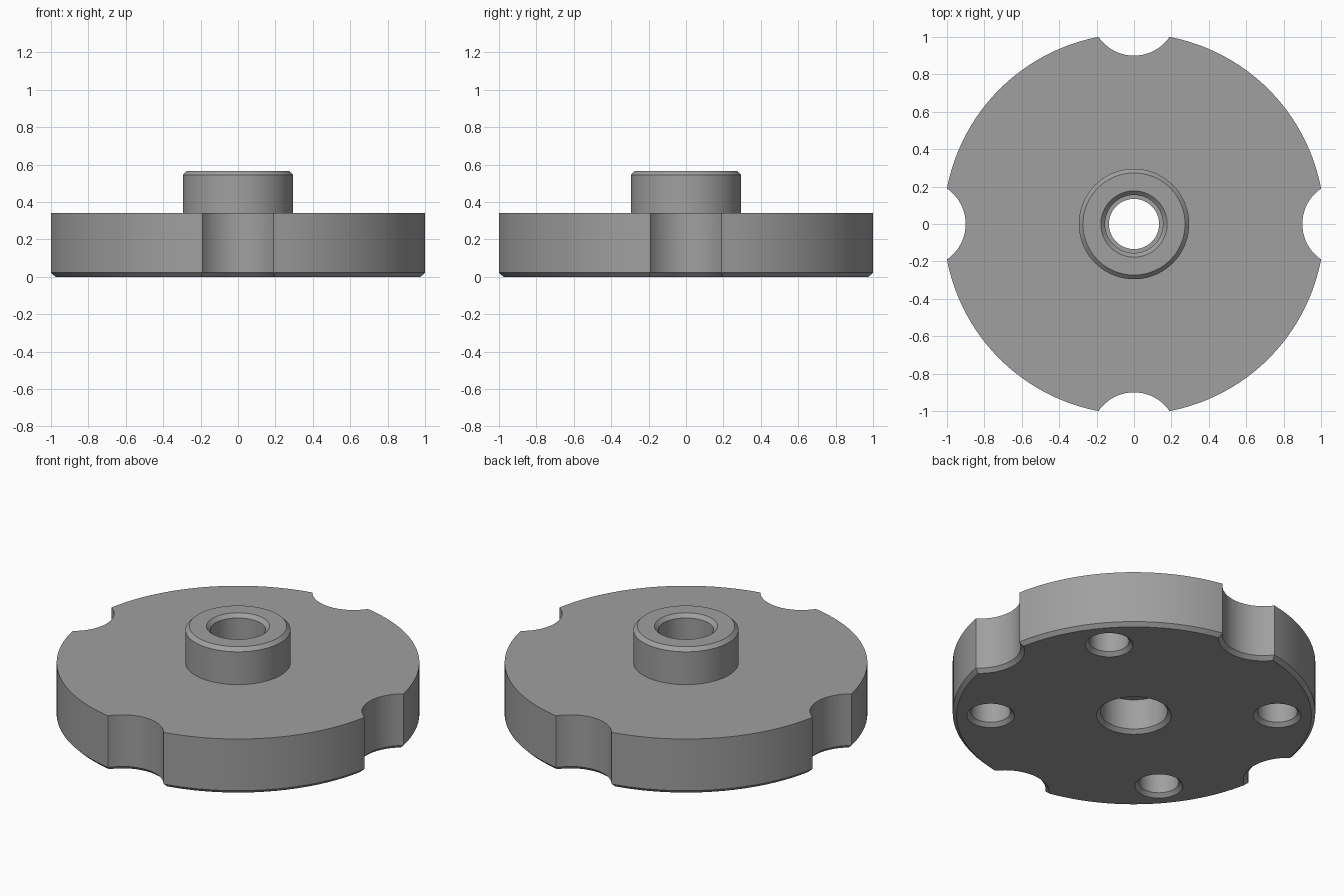
import bpy, bmesh, math

if "Cube" in bpy.data.objects:
    bpy.data.objects.remove(bpy.data.objects["Cube"])

SEGMENTS = 128
CHAMFER = 0.022

grey = bpy.data.materials.new("mid grey")
grey.diffuse_color = (0.35, 0.35, 0.35, 1)
grey.use_nodes = True
grey.node_tree.nodes["Principled BSDF"].inputs["Base Color"].default_value = grey.diffuse_color


def lathe(name, profile, location=(0, 0, 0), segments=SEGMENTS):
    """Revolve (radius, height) points around z."""
    bm = bmesh.new()
    verts = [bm.verts.new((r, 0, z)) for r, z in profile]
    edges = [bm.edges.new(pair) for pair in zip(verts, verts[1:])]
    bmesh.ops.spin(bm, geom=verts + edges, cent=(0, 0, 0), axis=(0, 0, 1),
                   angle=math.tau, steps=segments)
    bmesh.ops.remove_doubles(bm, verts=bm.verts, dist=1e-5)
    bmesh.ops.recalc_face_normals(bm, faces=bm.faces)
    mesh = bpy.data.meshes.new(name)
    bm.to_mesh(mesh)
    bm.free()
    mesh.materials.append(grey)
    obj = bpy.data.objects.new(name, mesh)
    obj.location = location
    bpy.context.collection.objects.link(obj)
    return obj


def flared_cutter(name, radius, top, location):
    """Round cutter that widens at the underside to leave a chamfer."""
    return lathe(name, [(0, -CHAMFER), (radius + 2 * CHAMFER, -CHAMFER),
                        (radius, CHAMFER), (radius, top), (0, top)],
                 location, 64)


# Disc with raised hub and a stepped centre bore
R, HUB, DISC_TOP, TOP = 1.018, 0.295, 0.342, 0.567
LEDGE_LOW, LEDGE_HIGH = 0.21, 0.28
profile = [
    (R - CHAMFER, 0), (R, CHAMFER), (R, DISC_TOP),
    (HUB, DISC_TOP), (HUB, TOP - CHAMFER), (HUB - CHAMFER, TOP),
    (0.177, TOP), (0.155, TOP - CHAMFER), (0.155, LEDGE_HIGH),
    (0.134, LEDGE_HIGH), (0.134, LEDGE_LOW), (0.188, LEDGE_LOW),
    (0.188, CHAMFER), (0.21, 0),
]
hub_disc = lathe("hub_disc", profile + profile[:1])

# Four rim notches and four blind holes in the underside
cutters = []
for i in range(4):
    a = i * math.pi / 2
    cutters.append(flared_cutter("notch_cutter", 0.23, 0.5,
                                 (1.13 * math.cos(a), 1.13 * math.sin(a), 0)))
for degrees in (40, 140, 220, 320):
    a = math.radians(degrees)
    cutters.append(flared_cutter("hole_cutter", 0.112, 0.21,
                                 (0.805 * math.cos(a), 0.805 * math.sin(a), 0)))

bpy.context.view_layer.objects.active = hub_disc
hub_disc.select_set(True)
for cutter in cutters:
    cutter.hide_render = True
    mod = hub_disc.modifiers.new("cut", 'BOOLEAN')
    mod.operation = 'DIFFERENCE'
    mod.solver = 'EXACT'
    mod.object = cutter
    bpy.ops.object.modifier_apply(modifier=mod.name)
    bpy.data.objects.remove(cutter)

bpy.ops.object.shade_smooth_by_angle(angle=math.radians(25))
